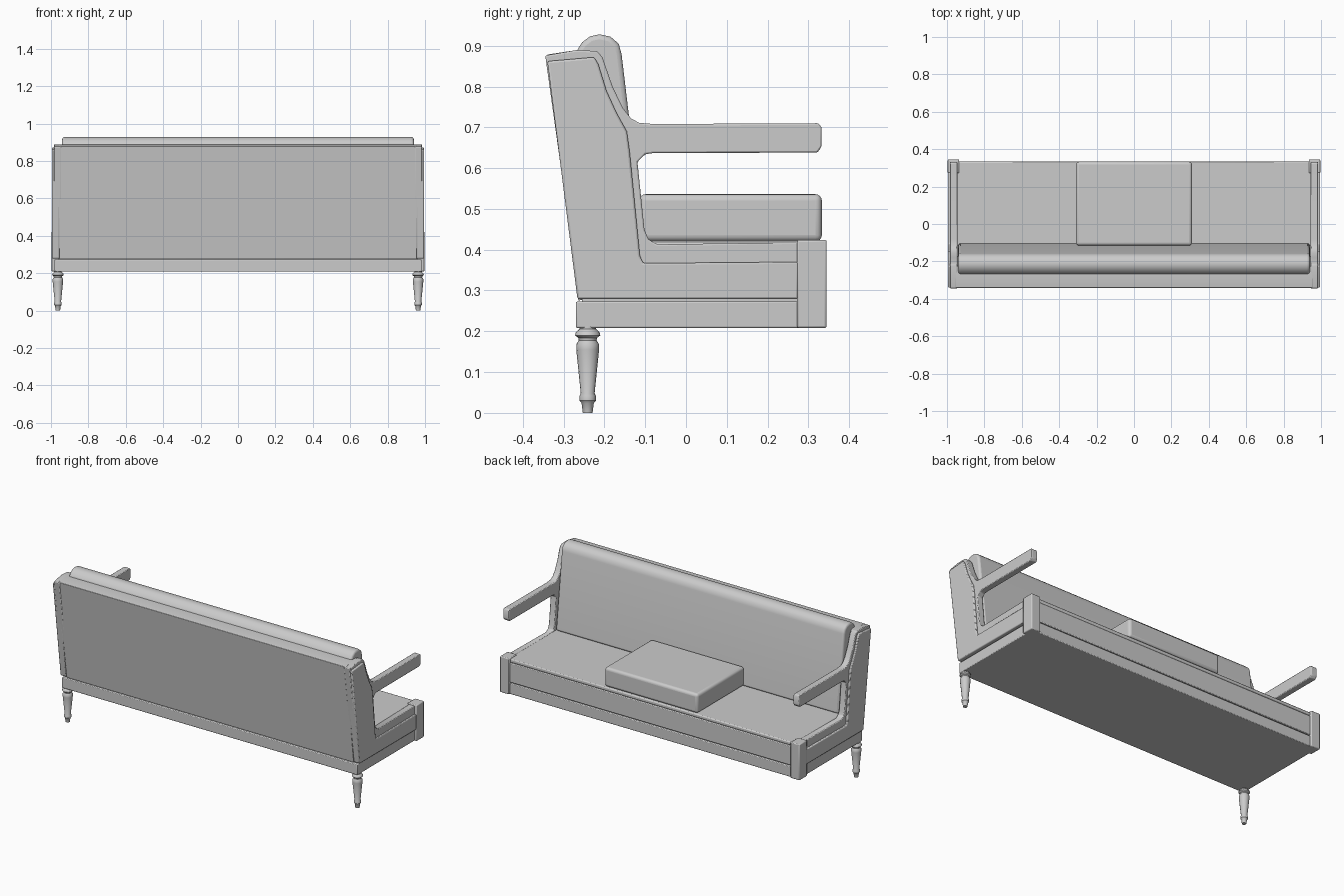
import bpy, bmesh, math


def prism(name, pts, x0, x1, bevel=0.004, segs=2):
    """Extrude a (y, z) profile from x0 to x1 and soften its edges."""
    bm = bmesh.new()
    face = bm.faces.new([bm.verts.new((x0, y, z)) for y, z in pts])
    ext = bmesh.ops.extrude_face_region(bm, geom=[face])
    for v in ext["geom"]:
        if isinstance(v, bmesh.types.BMVert):
            v.co.x = x1
    bmesh.ops.recalc_face_normals(bm, faces=bm.faces[:])
    return finish(name, bm, bevel, segs)


def finish(name, bm, bevel=0, segs=2):
    me = bpy.data.meshes.new(name)
    bm.to_mesh(me)
    bm.free()
    ob = bpy.data.objects.new(name, me)
    bpy.context.collection.objects.link(ob)
    if bevel:
        m = ob.modifiers.new("bevel", 'BEVEL')
        m.width, m.segments, m.limit_method = bevel, segs, 'ANGLE'
        m.angle_limit = math.radians(35)
    bpy.ops.object.select_all(action='DESELECT')
    ob.select_set(True)
    bpy.context.view_layer.objects.active = ob
    bpy.ops.object.shade_smooth_by_angle(angle=math.radians(35))
    return ob


def box(name, x0, x1, y0, y1, z0, z1, bevel=0.004, segs=2):
    return prism(name, [(y0, z0), (y1, z0), (y1, z1), (y0, z1)], x0, x1, bevel, segs)


def lathe(name, profile, x, y, steps=16):
    bm = bmesh.new()
    rings = [[bm.verts.new((x + r * math.cos(2 * math.pi * i / steps),
                            y + r * math.sin(2 * math.pi * i / steps), z))
              for i in range(steps)] for r, z in profile]
    for a, b in zip(rings, rings[1:]):
        for i in range(steps):
            j = (i + 1) % steps
            bm.faces.new((a[i], a[j], b[j], b[i]))
    bm.faces.new(rings[0][::-1])
    bm.faces.new(rings[-1])
    return finish(name, bm)


# Seat base: lower rail, upper deck and thin top edge
box("base_rail", -0.982, 0.982, -0.27, 0.335, 0.208, 0.273)
box("base_core", -0.96, 0.96, -0.255, 0.325, 0.25, 0.40, 0)
box("seat_deck", -0.95, 0.95, -0.25, 0.335, 0.278, 0.395)
box("seat_deck_top", -0.95, 0.95, -0.25, 0.333, 0.396, 0.418, 0.006)

# Loose seat cushion
box("seat_cushion", -0.31, 0.31, -0.115, 0.333, 0.42, 0.536, 0.016, 4)

# Raked back shell and its padded cushion
prism("back_shell", [(-0.264, 0.275), (-0.342, 0.878), (-0.27, 0.889),
                     (-0.225, 0.885), (-0.16, 0.30)], -0.955, 0.955, 0.003)
prism("back_cushion", [(-0.20, 0.42), (-0.27, 0.885), (-0.255, 0.908), (-0.235, 0.923),
                       (-0.212, 0.928), (-0.185, 0.922), (-0.165, 0.905),
                       (-0.158, 0.88), (-0.103, 0.42)], -0.94, 0.94, 0.012, 3)

# Side outlines: show-wood frame with the arm, and the padded panel over it
frame = [(-0.262, 0.279), (-0.345, 0.876), (-0.27, 0.889), (-0.218, 0.887),
         (-0.205, 0.872), (-0.18, 0.80), (-0.155, 0.748), (-0.135, 0.722),
         (-0.115, 0.711), (-0.08, 0.708), (0.325, 0.71), (0.332, 0.70),
         (0.332, 0.652), (0.322, 0.638), (-0.08, 0.637), (-0.10, 0.634),
         (-0.119, 0.615), (-0.102, 0.45), (-0.092, 0.425), (-0.07, 0.413),
         (0.28, 0.418), (0.28, 0.279)]
panel = [(-0.266, 0.279), (-0.34, 0.862), (-0.225, 0.872), (-0.215, 0.855),
         (-0.195, 0.79), (-0.17, 0.735), (-0.145, 0.69), (-0.138, 0.64),
         (-0.113, 0.385), (-0.105, 0.367), (0.275, 0.370), (0.275, 0.279)]
leg = [(0.012, 0), (0.015, 0.024), (0.020, 0.03), (0.020, 0.042), (0.017, 0.048),
       (0.028, 0.155), (0.028, 0.168), (0.022, 0.178), (0.023, 0.184),
       (0.031, 0.19), (0.029, 0.198), (0.020, 0.206), (0.020, 0.212)]

for side, s in (("left", -1), ("right", 1)):
    prism(side + "_arm_frame", frame, s * 0.945, s * 0.984, 0.004)
    prism(side + "_side_panel", panel, s * 0.955, s * 0.995, 0.005)
    box(side + "_front_post", s * 0.935, s * 0.996, 0.272, 0.345, 0.208, 0.424, 0.005)
    lathe(side + "_back_leg", leg, s * 0.963, -0.241)
